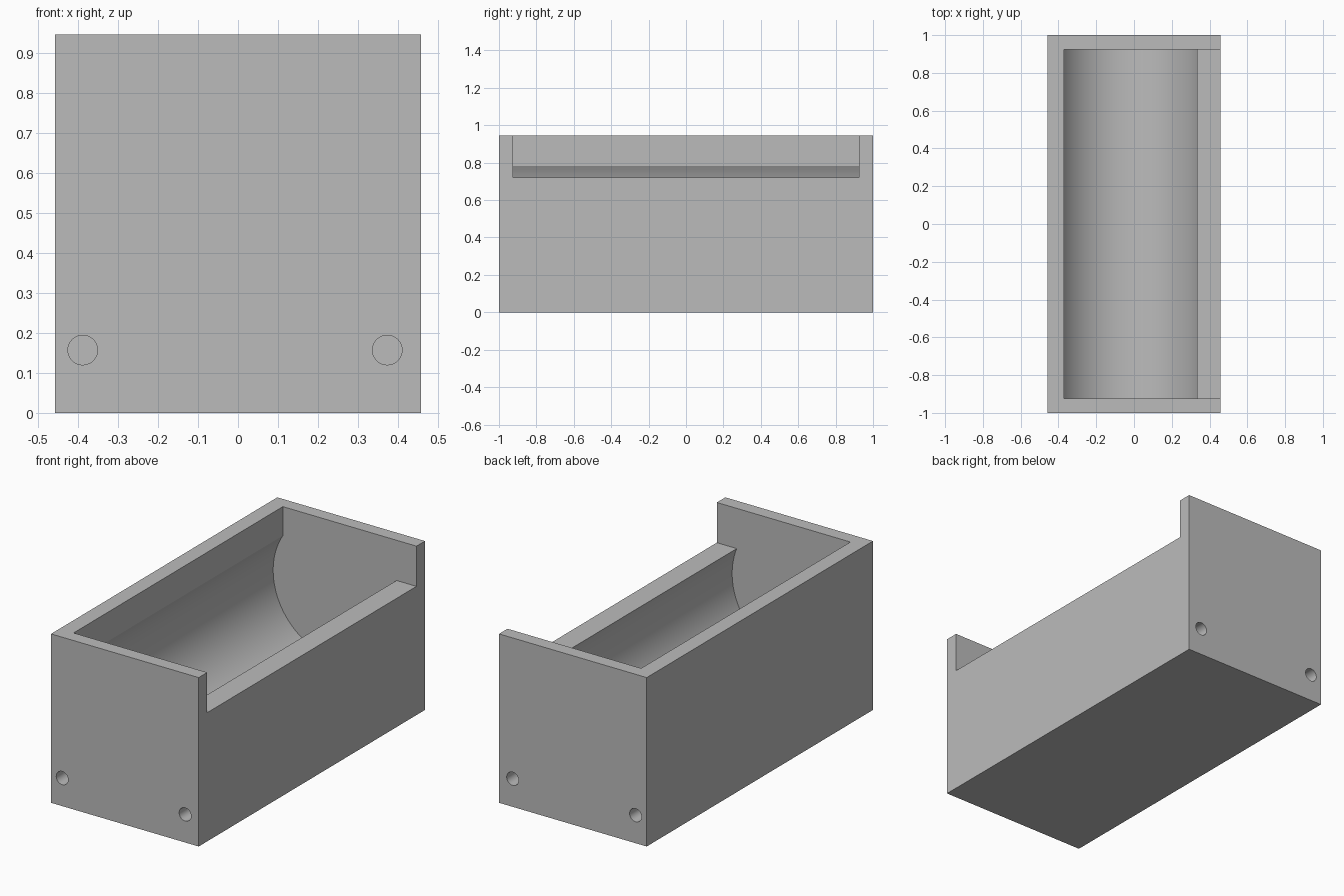
import bpy
import bmesh
import math
from mathutils import Matrix

cube = bpy.data.objects.get("Cube")
if cube:
    bpy.data.objects.remove(cube, do_unlink=True)

WIDTH, LENGTH, HEIGHT = 0.914, 2.0, 0.945
INNER_Y = 0.925                      # inside face of the end walls
BORE_X, BORE_Z, BORE_R = -0.034, 0.573, 0.396
SLOT_X, LEDGE_Z = -0.37, 0.72        # straight tall wall, low wall height
HOLE_R, HOLE_Z, HOLE_DEPTH = 0.037, 0.157, 0.2

grey = bpy.data.materials.new("plain grey")
grey.use_nodes = True
colour = (0.5, 0.5, 0.5, 1)
grey.diffuse_color = colour
grey.node_tree.nodes["Principled BSDF"].inputs["Base Color"].default_value = colour


def make_object(name, bm):
    bmesh.ops.recalc_face_normals(bm, faces=bm.faces)
    mesh = bpy.data.meshes.new(name)
    bm.to_mesh(mesh)
    bm.free()
    mesh.materials.append(grey)
    obj = bpy.data.objects.new(name, mesh)
    bpy.context.collection.objects.link(obj)
    return obj


def cut(target, cutter):
    """Subtract the cutter from the target, then remove the cutter."""
    cutter.hide_render = True
    bpy.ops.object.select_all(action="DESELECT")
    bpy.context.view_layer.objects.active = target
    target.select_set(True)
    mod = target.modifiers.new("cut", "BOOLEAN")
    mod.operation = "DIFFERENCE"
    mod.solver = "EXACT"
    mod.object = cutter
    bpy.ops.object.modifier_apply(modifier=mod.name)
    bpy.data.objects.remove(cutter, do_unlink=True)


# Solid block
bm = bmesh.new()
bmesh.ops.create_cube(bm, size=1)
bmesh.ops.scale(bm, vec=(WIDTH, LENGTH, HEIGHT), verts=bm.verts)
bmesh.ops.translate(bm, vec=(0, 0, HEIGHT / 2), verts=bm.verts)
body = make_object("trough_body", bm)

# Round-bottomed trough, open at the top and lowered on one side
start = math.pi - math.acos((BORE_X - SLOT_X) / BORE_R)
end = 2 * math.pi + math.asin((LEDGE_Z - BORE_Z) / BORE_R)
steps = 72
profile = [(SLOT_X, 1.2)]
for i in range(steps + 1):
    a = start + (end - start) * i / steps
    profile.append((BORE_X + BORE_R * math.cos(a), BORE_Z + BORE_R * math.sin(a)))
profile += [(0.7, LEDGE_Z), (0.7, 1.2)]

bm = bmesh.new()
face = bm.faces.new([bm.verts.new((x, -INNER_Y, z)) for x, z in profile])
extruded = bmesh.ops.extrude_face_region(bm, geom=[face])["geom"]
moved = [g for g in extruded if isinstance(g, bmesh.types.BMVert)]
bmesh.ops.translate(bm, vec=(0, 2 * INNER_Y, 0), verts=moved)
cut(body, make_object("trough_cutter", bm))

# Two blind screw holes in each end
for x in (-0.388, 0.373):
    for y in (-LENGTH / 2, LENGTH / 2):
        bm = bmesh.new()
        place = Matrix.Translation((x, y, HOLE_Z)) @ Matrix.Rotation(math.pi / 2, 4, "X")
        bmesh.ops.create_cone(bm, cap_ends=True, segments=40, radius1=HOLE_R,
                              radius2=HOLE_R, depth=2 * HOLE_DEPTH, matrix=place)
        cut(body, make_object("hole_cutter", bm))

# Smooth curved walls, crisp edges
bpy.ops.object.select_all(action="DESELECT")
body.select_set(True)
bpy.context.view_layer.objects.active = body
bpy.ops.object.shade_smooth_by_angle(angle=math.radians(20))
